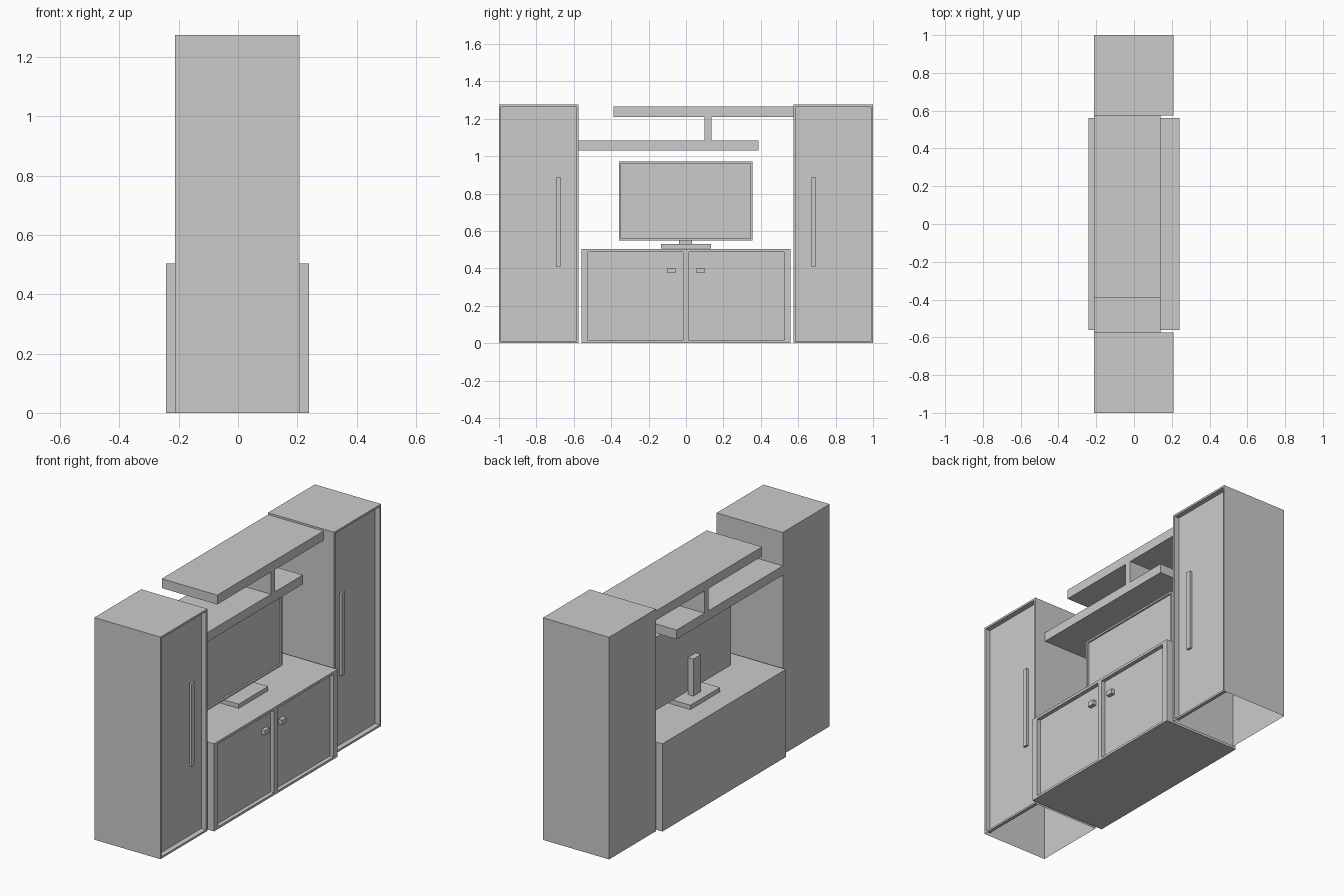
import bpy, bmesh

if "Cube" in bpy.data.objects:
    bpy.data.objects.remove(bpy.data.objects["Cube"])


def make_box(name, x, y, z, recess=None, open_bottom=False):
    """Box from (min, max) ranges; recess = (border, depth) sinks a panel into the +x face."""
    bm = bmesh.new()
    bmesh.ops.create_cube(bm, size=1)
    for v in bm.verts:
        for i, (lo, hi) in enumerate((x, y, z)):
            v.co[i] = lo if v.co[i] < 0 else hi
    bm.normal_update()
    front = next(f for f in bm.faces if f.normal.x > 0.9)
    bottom = next(f for f in bm.faces if f.normal.z < -0.9)
    if recess:
        border, depth = recess
        bmesh.ops.inset_region(bm, faces=[front], thickness=border)
        panel = bmesh.ops.extrude_discrete_faces(bm, faces=[front])["faces"][0]
        bmesh.ops.translate(bm, verts=panel.verts, vec=(-depth, 0, 0))
    if open_bottom:
        bmesh.ops.delete(bm, geom=[bottom], context='FACES')
    mesh = bpy.data.meshes.new(name)
    bm.to_mesh(mesh)
    bm.free()
    obj = bpy.data.objects.new(name, mesh)
    bpy.context.collection.objects.link(obj)
    return obj


def span(side, a, b):
    """Y range mirrored to the given side."""
    return tuple(sorted((side * a, side * b)))


BACK = -0.212

for side, label in ((-1, "left"), (1, "right")):
    # Tall cabinet with recessed door and long handle
    make_box(f"{label}_tall_cabinet", (BACK, 0.208), span(side, 0.575, 1.0), (0, 1.275),
             recess=(0.016, 0.03), open_bottom=True)
    make_box(f"{label}_tall_handle", (0.178, 0.192), span(side, 0.667, 0.695), (0.41, 0.885))
    # Low bench side frame and door knob
    make_box(f"{label}_bench_stile", (0.217, 0.24), span(side, 0.523, 0.56), (0, 0.503))
    make_box(f"{label}_bench_knob", (0.217, 0.24), span(side, 0.057, 0.098), (0.375, 0.403))

# Low bench body, rails and centre divider around the two recessed doors
make_box("bench_body", (-0.242, 0.217), (-0.56, 0.56), (0, 0.503))
make_box("bench_top_rail", (0.217, 0.24), (-0.523, 0.523), (0.488, 0.503))
make_box("bench_bottom_rail", (0.217, 0.24), (-0.523, 0.523), (0, 0.013))
make_box("bench_divider", (0.217, 0.24), (-0.015, 0.015), (0.013, 0.488))

# Television on its stand
make_box("screen", (-0.036, 0.035), (-0.358, 0.355), (0.55, 0.97), recess=(0.015, 0.01))
make_box("screen_neck", (-0.07, -0.036), (-0.037, 0.033), (0.53, 0.743))
make_box("screen_base", (-0.122, 0.098), (-0.134, 0.134), (0.505, 0.53))

# Staggered wall shelves with a post between them
make_box("lower_shelf", (BACK, 0.14), (-0.575, 0.388), (1.03, 1.083))
make_box("upper_shelf", (BACK, 0.14), (-0.388, 0.575), (1.21, 1.264))
make_box("shelf_post", (BACK, 0.14), (0.098, 0.135), (1.083, 1.21))
